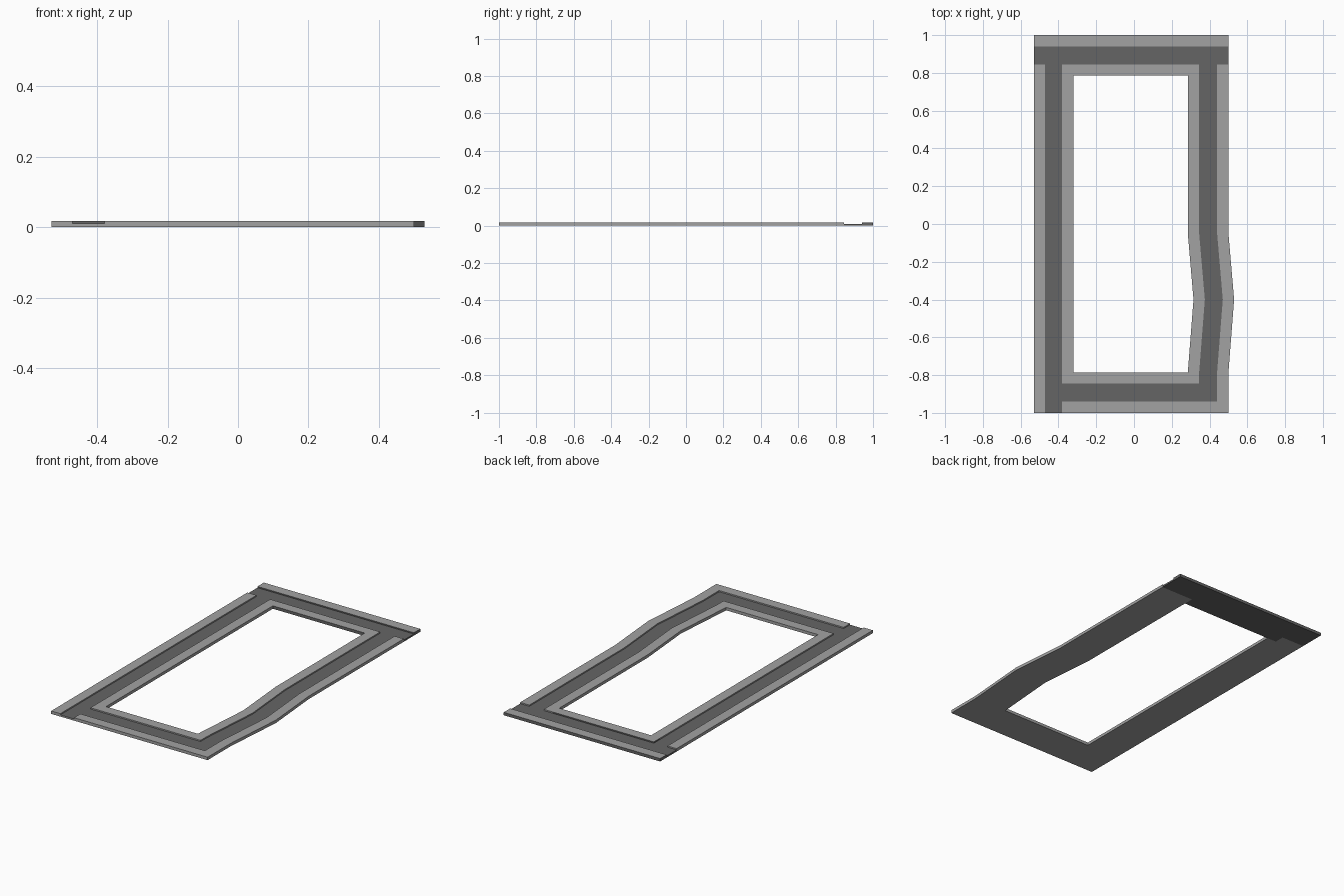
import bpy, bmesh

if "Cube" in bpy.data.objects:
    bpy.data.objects.remove(bpy.data.objects["Cube"])

# Plan grid: lines in x and y, and a tile map (rows from front to back)
# R = road lane, O = outer pavement, I = inner pavement, . = open middle
XS = [-0.53, -0.47, -0.38, -0.32, 0.285, 0.345, 0.44, 0.50]
YS = [-1, -0.94, -0.845, -0.785, -0.4, -0.05, 0.785, 0.845, 0.94, 1]
TILES = ["OROOOOO",
         "ORRRRRO",
         "ORIIIRO",
         "ORI.IRO",
         "ORI.IRO",
         "ORI.IRO",
         "ORIIIRO",
         "RRRRRRR",
         "OOOOOOO"]
HEIGHT = {"R": 0.010, "O": 0.0175, "I": 0.0175, ".": 0.0}


def tile(c, r):
    inside = 0 <= r < len(TILES) and 0 <= c < len(TILES[0])
    return TILES[r][c] if inside else "."


def point(c, r, z):
    # the right-hand street bulges outward at one row
    bend = 0.03 if c >= 4 and r == 4 else 0.0
    return (XS[c] + bend, YS[r], z)


def material(name, v):
    m = bpy.data.materials.new(name)
    m.diffuse_color = (v, v, v, 1)
    m.use_nodes = True
    m.node_tree.nodes["Principled BSDF"].inputs["Base Color"].default_value = m.diffuse_color
    return m


LIGHT = material("pavement_grey", 0.36)
DARK = material("asphalt_grey", 0.13)


def build(name, kind):
    bm = bmesh.new()

    def face(pts, dark):
        f = bm.faces.new([bm.verts.new(p) for p in pts])
        f.material_index = int(dark)

    for r, row in enumerate(TILES):
        for c, k in enumerate(row):
            if k != kind:
                continue
            h = HEIGHT[k]
            # the back street is asphalt coloured on its sides and underside
            back = r >= 7 or (r == 6 and c in (2, 3))
            ring = [(c, r), (c + 1, r), (c + 1, r + 1), (c, r + 1)]
            face([point(*p, h) for p in ring], k == "R")
            face([point(*p, 0) for p in reversed(ring)], back)
            # walls only where the neighbour is lower
            for i, (dc, dr) in enumerate([(0, -1), (1, 0), (0, 1), (-1, 0)]):
                low = HEIGHT[tile(c + dc, r + dr)]
                if low < h:
                    a, b = ring[i], ring[(i + 1) % 4]
                    face([point(*a, low), point(*b, low),
                          point(*b, h), point(*a, h)], back)
    bmesh.ops.remove_doubles(bm, verts=bm.verts, dist=1e-5)
    # merge the flat tiles into large clean faces
    bmesh.ops.dissolve_limit(bm, angle_limit=0.01, verts=bm.verts,
                             edges=bm.edges, delimit={'MATERIAL'})
    mesh = bpy.data.meshes.new(name)
    bm.to_mesh(mesh)
    bm.free()
    mesh.materials.append(LIGHT)
    mesh.materials.append(DARK)
    ob = bpy.data.objects.new(name, mesh)
    bpy.context.collection.objects.link(ob)


build("road_lane", "R")
build("outer_pavement", "O")
build("inner_pavement", "I")
